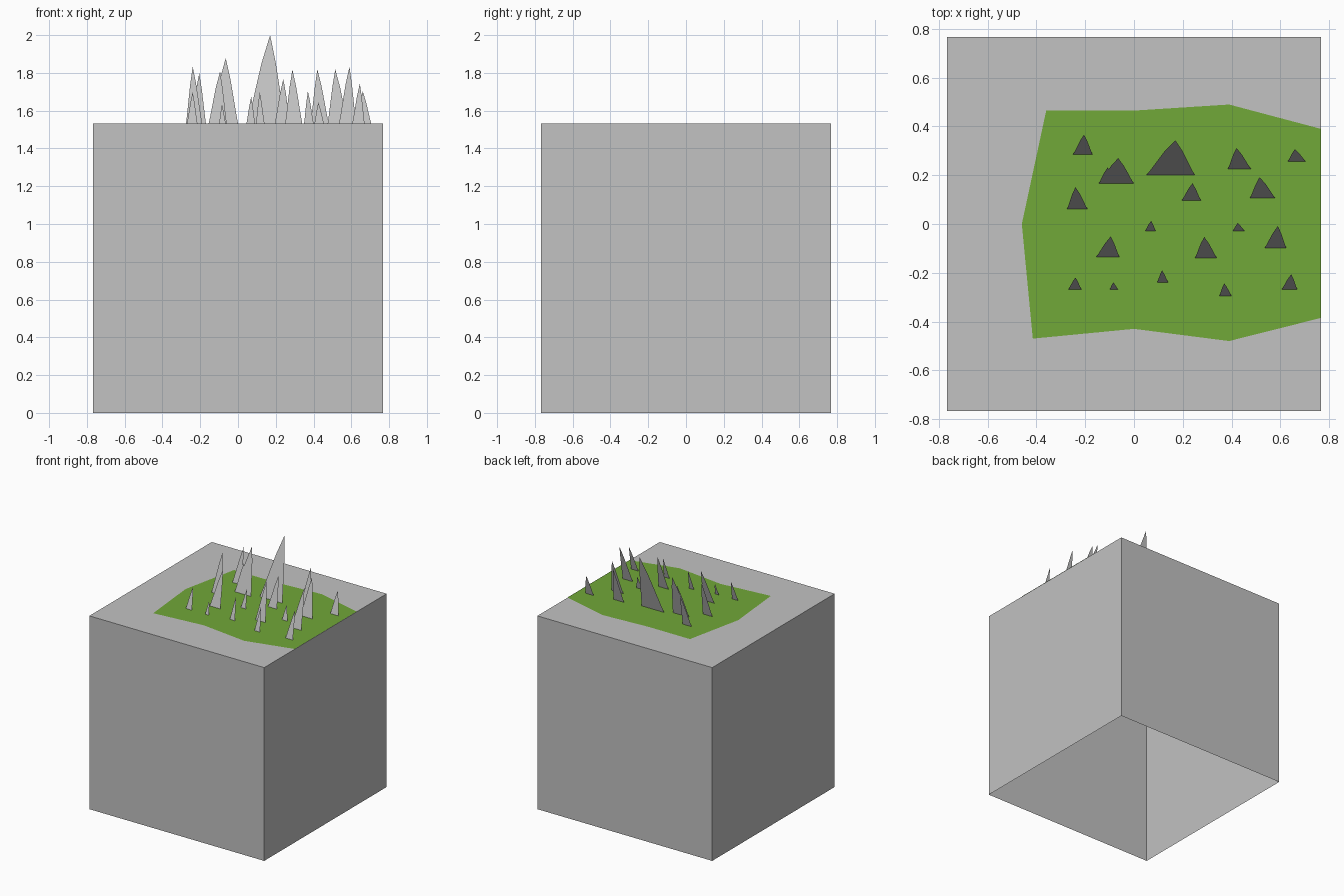
import bpy
import bmesh

HALF = 0.767      # half width of the block
TOP = 1.533       # height of the block
LEAN = 0.305      # backward lean of the spikes per unit of height

if "Cube" in bpy.data.objects:
    bpy.data.objects.remove(bpy.data.objects["Cube"], do_unlink=True)


def make_material(name, rgb):
    mat = bpy.data.materials.new(name)
    mat.use_nodes = True
    colour = (*rgb, 1.0)
    mat.diffuse_color = colour
    mat.node_tree.nodes["Principled BSDF"].inputs["Base Color"].default_value = colour
    return mat


def finish(name, bm, mat):
    mesh = bpy.data.meshes.new(name)
    bm.to_mesh(mesh)
    bm.free()
    mesh.materials.append(mat)
    obj = bpy.data.objects.new(name, mesh)
    bpy.context.collection.objects.link(obj)
    return obj


def flat_sheet(name, points, mat):
    bm = bmesh.new()
    bm.faces.new([bm.verts.new(p) for p in points])
    return finish(name, bm, mat)


stone = make_material("stone grey", (0.54, 0.54, 0.54))
grass = make_material("grass green", (0.165, 0.392, 0.04))

# Block: a thin-walled box, open underneath
bm = bmesh.new()
bmesh.ops.create_cube(bm, size=1)
bmesh.ops.scale(bm, vec=(2 * HALF, 2 * HALF, TOP), verts=bm.verts)
bmesh.ops.translate(bm, vec=(0, 0, TOP / 2), verts=bm.verts)
bm.normal_update()
bottom = [f for f in bm.faces if f.normal.z < -0.5]
bmesh.ops.delete(bm, geom=bottom, context="FACES_ONLY")
finish("block", bm, stone)

# Grass patch lying on top, running to the left edge of the block
outline = [(-0.46, 0), (-0.415, -0.47), (0, -0.43), (0.39, -0.48), (HALF, -0.385),
           (HALF, 0.39), (0.39, 0.49), (0, 0.465), (-0.36, 0.465)]
flat_sheet("grass_patch", [(x, y, TOP + 0.002) for x, y in outline], grass)

# Spike outline: height fraction and share of the base half width
profile = [(0, 1), (0.14, 0.86), (0.38, 0.65), (0.68, 0.38)]

# Spikes: base left x, tip x, base right x, base y, height
spikes = [
    (-0.25, -0.205, -0.17, 0.285, 0.265),
    (-0.145, -0.065, 0, 0.165, 0.345),
    (-0.145, -0.108, -0.07, 0.165, 0.22),
    (0.05, 0.17, 0.25, 0.2, 0.467),
    (0.385, 0.42, 0.48, 0.225, 0.285),
    (0.63, 0.66, 0.705, 0.255, 0.17),
    (-0.275, -0.24, -0.19, 0.06, 0.3),
    (0.195, 0.24, 0.275, 0.095, 0.235),
    (0.475, 0.515, 0.58, 0.105, 0.285),
    (0.045, 0.07, 0.09, -0.03, 0.14),
    (0.405, 0.425, 0.455, -0.03, 0.11),
    (0.535, 0.59, 0.625, -0.1, 0.3),
    (-0.155, -0.095, -0.06, -0.135, 0.275),
    (0.25, 0.288, 0.34, -0.14, 0.285),
    (-0.27, -0.24, -0.215, -0.27, 0.165),
    (-0.1, -0.085, -0.065, -0.27, 0.1),
    (0.095, 0.115, 0.14, -0.24, 0.165),
    (0.35, 0.37, 0.4, -0.295, 0.17),
    (0.605, 0.645, 0.67, -0.27, 0.21),
]
for left, tip, right, y, height in spikes:
    def point(side, fraction, share):
        return (tip + (side - tip) * share, y + LEAN * height * fraction,
                TOP + height * fraction)
    right_side = [point(right, f, s) for f, s in profile]
    left_side = [point(left, f, s) for f, s in reversed(profile)]
    flat_sheet("rock_spike", right_side + [point(tip, 1, 0)] + left_side, stone)
